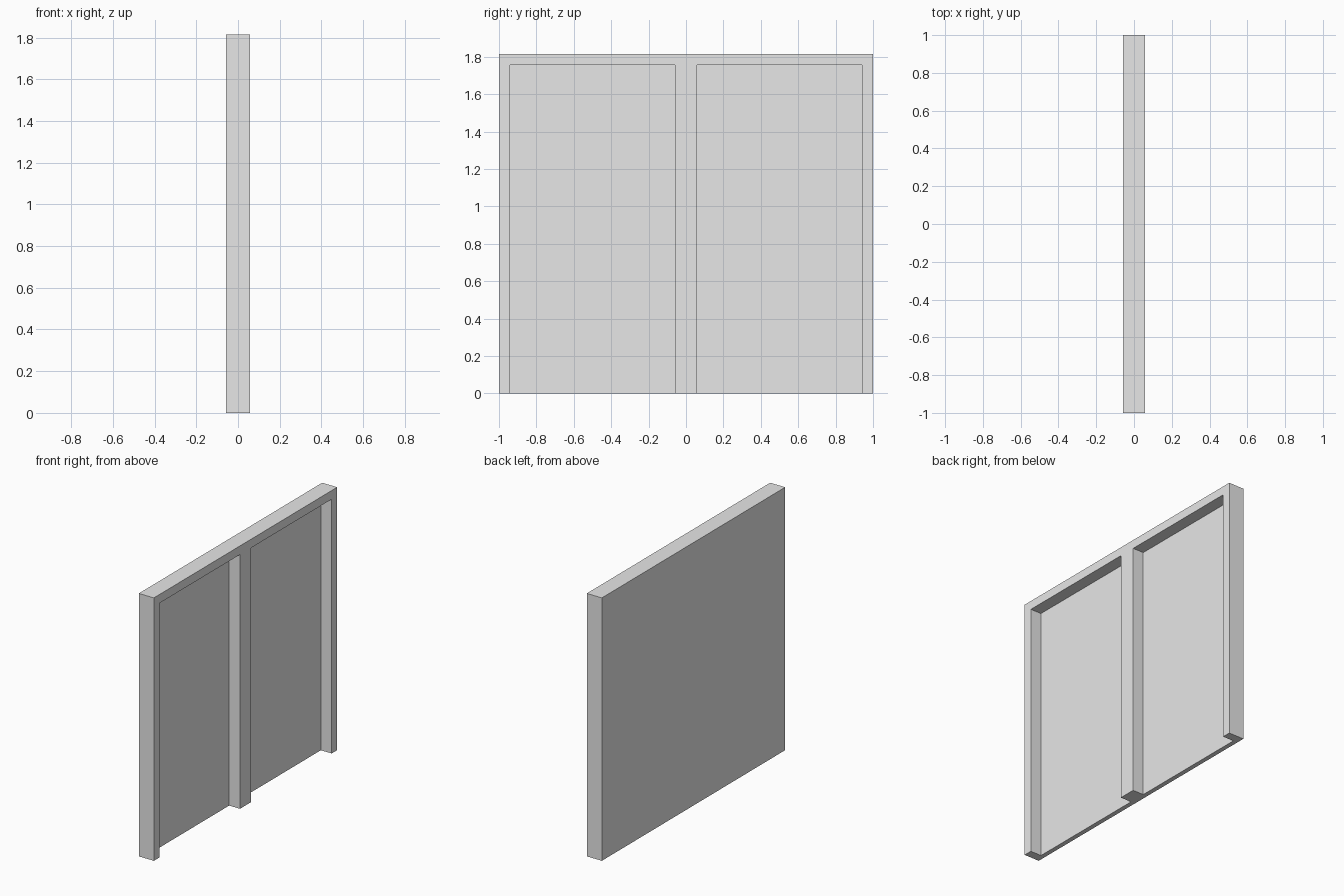
import bpy

# Remove the default cube
default = bpy.data.objects.get("Cube")
if default:
    bpy.data.objects.remove(default, do_unlink=True)

DEPTH, WIDTH, HEIGHT = 0.115, 2.0, 1.815
FRAME = 0.06      # width of the outer posts and top rail, half of the middle post
RECESS = 0.083    # depth of the two bays

grey = bpy.data.materials.new("plain_grey")
grey.use_nodes = True
colour = (0.8, 0.8, 0.8, 1)
grey.diffuse_color = colour
grey.node_tree.nodes["Principled BSDF"].inputs["Base Color"].default_value = colour


def box(name, low, high):
    """Box between two corners, with its scale applied."""
    bpy.ops.mesh.primitive_cube_add(size=1)
    ob = bpy.context.object
    ob.name = ob.data.name = name
    for v in ob.data.vertices:
        v.co = [h if c > 0 else l for c, l, h in zip(v.co, low, high)]
    ob.data.materials.append(grey)
    return ob


# Solid slab
panel = box("framed_wall_panel", (-DEPTH / 2, -WIDTH / 2, 0),
            (DEPTH / 2, WIDTH / 2, HEIGHT))

# Two open-bottomed bays, leaving side posts, a middle post and a top rail
inner, outer = FRAME, WIDTH / 2 - FRAME
for side, y0, y1 in (("near", -outer, -inner), ("far", inner, outer)):
    cutter = box(side + "_bay_cutter", (DEPTH / 2 - RECESS, y0, -0.1),
                 (DEPTH, y1, HEIGHT - FRAME))
    cutter.hide_render = True
    cut = panel.modifiers.new(side + "_bay", "BOOLEAN")
    cut.operation = "DIFFERENCE"
    cut.solver = "EXACT"
    cut.object = cutter
    bpy.context.view_layer.objects.active = panel
    bpy.ops.object.modifier_apply(modifier=cut.name)
    bpy.data.objects.remove(cutter, do_unlink=True)
